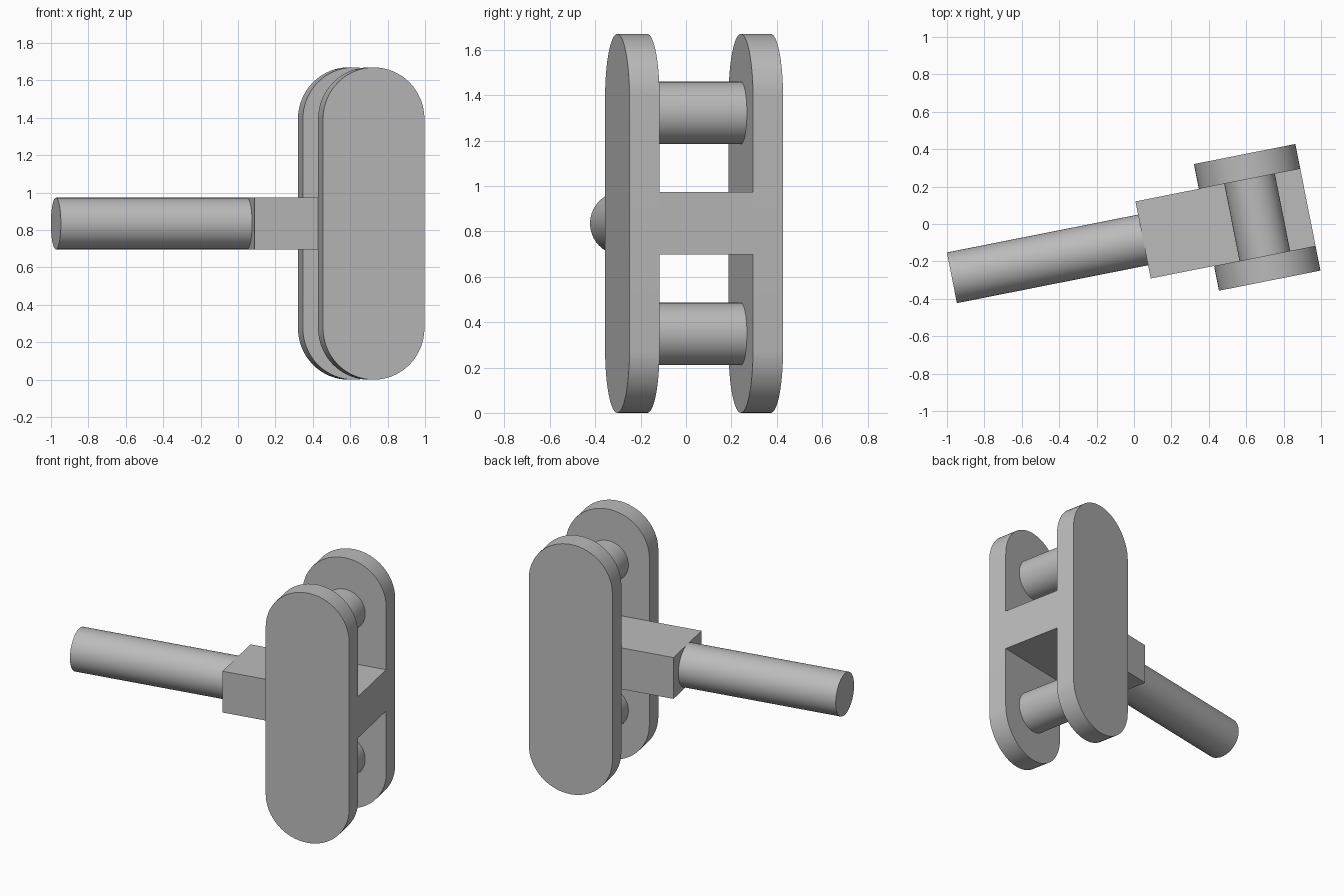
import bpy, bmesh, math
from mathutils import Matrix, Vector

if "Cube" in bpy.data.objects:
    bpy.data.objects.remove(bpy.data.objects["Cube"])

# Shared dimensions, in a frame turned about the vertical axis
TURN = Matrix.Rotation(math.radians(11.2), 4, 'Z')
R = 0.2765                # rounded plate end radius
HEIGHT = 1.67
MID_Z = HEIGHT / 2
MID_X, MID_Y = 0.653, -0.093
GAP = 0.42                # clear distance between the plates
THICK = 0.135
PIN_R = 0.138
PIN_OFFSET = 0.487
BLOCK_START, ROD_END = 0.031, -1.011

grey = bpy.data.materials.new("plain_grey")
grey.use_nodes = True
colour = (0.5, 0.5, 0.5, 1)
grey.diffuse_color = colour
grey.node_tree.nodes["Principled BSDF"].inputs["Base Color"].default_value = colour


def finish(name, bm):
    bmesh.ops.recalc_face_normals(bm, faces=bm.faces)
    mesh = bpy.data.meshes.new(name)
    bm.to_mesh(mesh)
    bm.free()
    mesh.materials.append(grey)
    obj = bpy.data.objects.new(name, mesh)
    bpy.context.collection.objects.link(obj)
    obj.matrix_world = TURN
    bpy.ops.object.select_all(action='DESELECT')
    obj.select_set(True)
    bpy.context.view_layer.objects.active = obj
    bpy.ops.object.shade_smooth_by_angle(angle=math.radians(30))
    return obj


def cylinder(name, centre, length, axis):
    bm = bmesh.new()
    spin = Vector((0, 0, 1)).rotation_difference(Vector(axis)).to_matrix().to_4x4()
    bmesh.ops.create_cone(bm, cap_ends=True, segments=64, radius1=PIN_R,
                          radius2=PIN_R, depth=length,
                          matrix=Matrix.Translation(centre) @ spin)
    return finish(name, bm)


def plate(name, y):
    # Upright stadium outline, extruded through the thickness
    bm = bmesh.new()
    verts = []
    steps = 32
    for centre_z, start in ((HEIGHT - R, 0), (R, math.pi)):
        for i in range(steps + 1):
            a = start + math.pi * i / steps
            verts.append(bm.verts.new((MID_X + R * math.cos(a), y,
                                       centre_z + R * math.sin(a))))
    face = bm.faces.new(verts)
    out = bmesh.ops.extrude_face_region(bm, geom=[face])
    moved = [v for v in out["geom"] if isinstance(v, bmesh.types.BMVert)]
    bmesh.ops.translate(bm, verts=moved, vec=(0, THICK, 0))
    return finish(name, bm)


# Two side plates
plate("front_plate", MID_Y - GAP / 2 - THICK)
plate("back_plate", MID_Y + GAP / 2)

# Cross pins between the plates
for label, side in (("upper", 1), ("lower", -1)):
    cylinder(label + "_pin", (MID_X, MID_Y, MID_Z + side * PIN_OFFSET), GAP, (0, 1, 0))

# Central block, flush with the plates' outer edge
block_end = MID_X + R
bm = bmesh.new()
bmesh.ops.create_cube(bm, size=1)
bmesh.ops.scale(bm, verts=bm.verts, vec=(block_end - BLOCK_START, GAP, 2 * PIN_R))
bmesh.ops.translate(bm, verts=bm.verts,
                    vec=((block_end + BLOCK_START) / 2, MID_Y, MID_Z))
finish("centre_block", bm)

# Long rod out of the block
cylinder("rod", ((ROD_END + BLOCK_START) / 2, MID_Y, MID_Z),
         BLOCK_START - ROD_END, (1, 0, 0))
